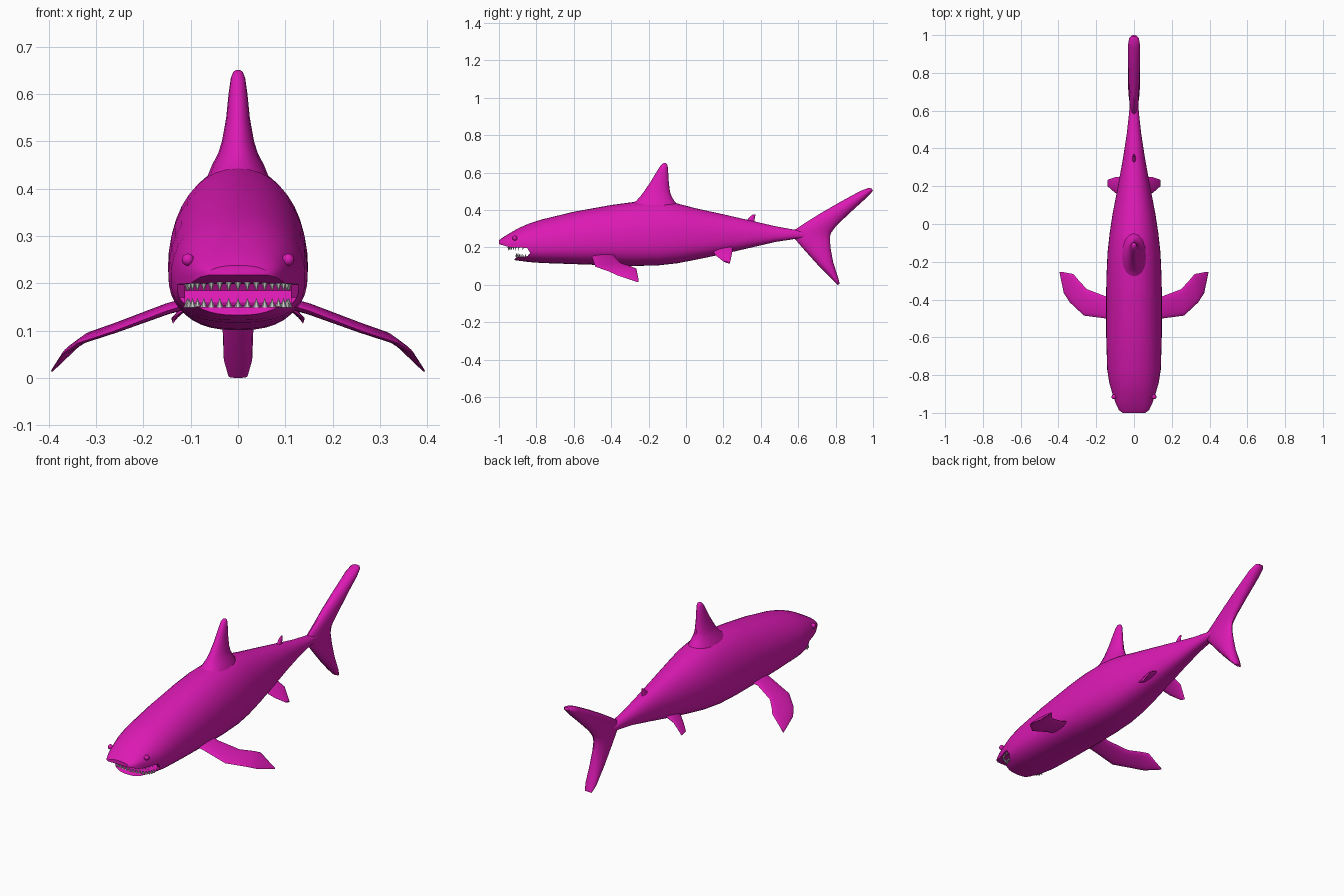
import bpy, bmesh, math
from mathutils import Vector

if "Cube" in bpy.data.objects:
    bpy.data.objects.remove(bpy.data.objects["Cube"])

skin = bpy.data.materials.new("magenta")
skin.diffuse_color = (0.72, 0.01, 0.46, 1)
skin.use_nodes = True
skin.node_tree.nodes["Principled BSDF"].inputs["Base Color"].default_value = skin.diffuse_color


def finish(name, bm, mat=skin):
    bmesh.ops.recalc_face_normals(bm, faces=bm.faces)
    me = bpy.data.meshes.new(name)
    bm.to_mesh(me)
    bm.free()
    ob = bpy.data.objects.new(name, me)
    bpy.context.collection.objects.link(ob)
    if mat:
        me.materials.append(mat)
    return ob


def smooth(ob, angle=40):
    bpy.ops.object.select_all(action='DESELECT')
    ob.select_set(True)
    bpy.context.view_layer.objects.active = ob
    bpy.ops.object.shade_smooth_by_angle(angle=math.radians(angle))


def loft(name, rings, mat=skin):
    bm = bmesh.new()
    rows = [[bm.verts.new(p) for p in r] for r in rings]
    n = len(rows[0])
    for a, b in zip(rows, rows[1:]):
        for i in range(n):
            j = (i + 1) % n
            bm.faces.new((a[i], a[j], b[j], b[i]))
    bm.faces.new(rows[0])
    bm.faces.new(rows[-1])
    return finish(name, bm, mat)


def fin(name, sections, thick_dir, n=16):
    # each section: leading point, trailing point, half thickness
    rings = []
    for lead, trail, t in sections:
        l, r = Vector(lead), Vector(trail)
        c, h, d = (l + r) / 2, (l - r) / 2, Vector(thick_dir).normalized()
        rings.append([c + h * math.cos(k * math.tau / n) + d * t * math.sin(k * math.tau / n)
                      for k in range(n)])
    ob = loft(name, rings)
    smooth(ob)
    return ob


def spow(v, e):
    return math.copysign(abs(v) ** e, v)


# body sections: y, top z, bottom z, widest z, half width
stations = [(-1.0, .238, .16, .222, .06), (-.985, .25, .145, .222, .08),
            (-.95, .272, .137, .22, .097), (-.9, .301, .13, .215, .114),
            (-.84, .328, .122, .212, .131), (-.77, .35, .117, .212, .142),
            (-.6, .391, .111, .22, .147), (-.4, .427, .104, .235, .148),
            (-.28, .443, .101, .24, .146), (-.15, .447, .104, .245, .14),
            (-.05, .436, .115, .25, .129), (.05, .41, .134, .255, .114),
            (.2, .377, .165, .26, .085), (.35, .343, .2, .265, .058),
            (.48, .313, .23, .268, .038), (.58, .295, .245, .27, .027),
            (.66, .285, .25, .268, .02)]
rings = []
for y, top, bot, mid, w in stations:
    ring = []
    for k in range(40):
        a = k * math.tau / 40
        c, s = math.cos(a), math.sin(a)
        e = .95 if s > 0 else .78
        ring.append((w * spow(c, e), y, mid + (top - mid if s > 0 else mid - bot) * spow(s, e)))
    rings.append(ring)
body = loft("body", rings)

# mouth: side-profile cut plus inner cavity
gape = [(-1.1, .08), (-.925, .08), (-.918, .135), (-.905, .15), (-.85, .153), (-.832, .17),
        (-.85, .198), (-.94, .2), (-1.0, .218), (-1.1, .222)]
mouth = loft("mouth_cutter", [[(x, y, z) for y, z in gape] for x in (-.3, .3)])
cave = [(-.88, .152), (-.76, .16), (-.75, .185), (-.76, .2), (-.88, .199)]
throat = loft("throat_cutter", [[(x, y, z) for y, z in cave] for x in (-.112, .112)])
bpy.context.view_layer.objects.active = body
for cutter in (mouth, throat):
    cutter.hide_render = True
    m = body.modifiers.new("cut", 'BOOLEAN')
    m.operation, m.solver, m.object = 'DIFFERENCE', 'EXACT', cutter
    bpy.ops.object.modifier_apply(modifier=m.name)
    bpy.data.objects.remove(cutter)
smooth(body)

# teeth in two curved rows
bm = bmesh.new()
for z, dz, rx, y0, ry in ((.203, -.02, .108, -.845, .105), (.149, .02, .108, -.84, .068)):
    for k in range(17):
        a = math.radians(-84 + 168 * k / 16)
        c = Vector((rx * math.sin(a), y0 - ry * math.cos(a) ** .6, z))
        base = [bm.verts.new(c + Vector((.0075 * math.cos(b), .005 * math.sin(b), 0)))
                for b in (i * math.tau / 6 for i in range(6))]
        tip = bm.verts.new(c + Vector((0, 0, dz)))
        bm.faces.new(base)
        for i in range(6):
            bm.faces.new((base[i], base[(i + 1) % 6], tip))
finish("teeth", bm, None)

# vertical fins: rows of z, front y, back y, half thickness
dorsal = [(.40, -.35, -.02, .075), (.45, -.265, -.063, .055), (.475, -.243, -.078, .042),
          (.5, -.224, -.086, .034), (.55, -.19, -.092, .025), (.6, -.16, -.095, .02),
          (.635, -.138, -.098, .015), (.647, -.126, -.102, .01), (.651, -.118, -.108, .005)]
fin("dorsal_fin", [((0, a, z), (0, b, z), t) for z, a, b, t in dorsal], (1, 0, 0))
rear = [(.32, .3, .37, .014), (.345, .325, .366, .009), (.368, .345, .37, .006), (.377, .36, .372, .003)]
fin("rear_dorsal_fin", [((0, a, z), (0, b, z), t) for z, a, b, t in rear], (1, 0, 0))

# tail from the lower tip to the upper tip: lead y, z, trail y, z, half thickness
tail = [(.812, 0, .822, .006, .02), (.775, .035, .813, .04, .03), (.7, .112, .787, .12, .033),
        (.63, .19, .774, .19, .03), (.578, .25, .769, .24, .025), (.582, .295, .77, .26, .025),
        (.63, .327, .777, .28, .026), (.72, .383, .803, .315, .03), (.82, .441, .874, .383, .032),
        (.93, .501, .962, .463, .032), (.975, .518, .992, .494, .026), (.992, .516, 1.0, .506, .014)]
fin("tail_fin", [((0, a, b), (0, c, d), t) for a, b, c, d, t in tail], (1, 0, 0))

# paired fins and eyes
pectoral = [((.09, -.51, .16), (.09, -.37, .165), .012), ((.15, -.5, .142), (.15, -.383, .15), .011),
            ((.265, -.485, .098), (.25, -.345, .115), .009), ((.34, -.415, .073), (.3, -.29, .098), .008),
            ((.372, -.365, .05), (.32, -.265, .086), .007), ((.395, -.253, .014), (.385, -.253, .024), .003)]
pelvic = [((.045, .13, .195), (.045, .25, .205), .012), ((.1, .165, .152), (.1, .248, .18), .009),
          ((.14, .2, .126), (.138, .235, .116), .004)]
for side, s in (("left", -1), ("right", 1)):
    for name, rows in (("pectoral_fin", pectoral), ("pelvic_fin", pelvic)):
        fin(side + "_" + name, [((s * a[0], a[1], a[2]), (s * b[0], b[1], b[2]), t)
                                for a, b, t in rows], (s * .4, 0, 1))
    bpy.ops.mesh.primitive_uv_sphere_add(segments=16, ring_count=8, radius=.013,
                                         location=(s * .106, -.915, .25))
    eye = bpy.context.object
    eye.name = side + "_eye"
    eye.data.materials.append(skin)
    smooth(eye)
